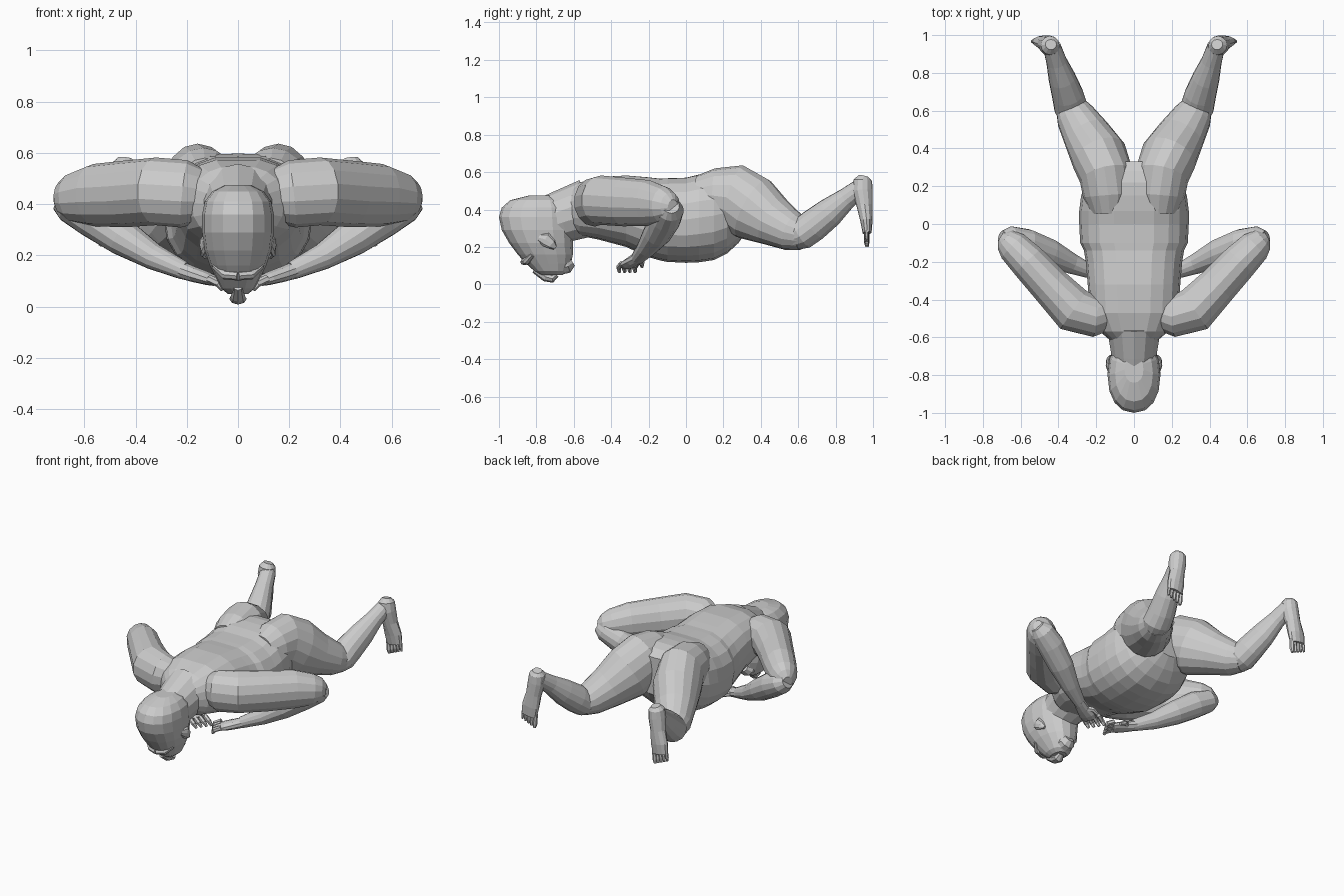
import bpy, bmesh, math
from mathutils import Vector


def loft(name, pts, up=(0, 0, 1), axis=None, n=14, power=1.0, mirror=True, groove=0):
    """Skin oval rings along pts = (x, y, z, side radius, up radius)."""
    bm = bmesh.new()
    rings = []
    for i, p in enumerate(pts):
        a, b = pts[max(i - 1, 0)], pts[min(i + 1, len(pts) - 1)]
        t = Vector(axis) if axis else (Vector(b[:3]) - Vector(a[:3])).normalized()
        side = t.cross(Vector(up)).normalized()
        u = side.cross(t).normalized()
        ring = []
        for k in range(n):
            ang = 2 * math.pi * k / n + math.pi / 2
            c, s = math.cos(ang), math.sin(ang)
            c = math.copysign(abs(c) ** power, c)
            s = math.copysign(abs(s) ** power, s)
            dent = groove if k == 0 else 0
            ring.append(bm.verts.new(Vector(p[:3]) + side * c * p[3] + u * s * (p[4] - dent)))
        rings.append(ring)
    for r0, r1 in zip(rings, rings[1:]):
        for k in range(n):
            bm.faces.new((r0[k], r0[(k + 1) % n], r1[(k + 1) % n], r1[k]))
    bm.faces.new(rings[0])
    bm.faces.new(rings[-1])
    bmesh.ops.recalc_face_normals(bm, faces=bm.faces)
    me = bpy.data.meshes.new(name)
    bm.to_mesh(me)
    bm.free()
    ob = bpy.data.objects.new(name, me)
    bpy.context.collection.objects.link(ob)
    if mirror:
        ob.modifiers.new("mirror", "MIRROR").use_mirror_merge = False
    return ob


# torso: y, top z, bottom z, half width
torso = [(-.63, .50, .30, .11), (-.57, .55, .26, .18), (-.47, .58, .24, .235),
         (-.32, .59, .20, .245), (-.20, .58, .145, .255), (-.14, .573, .128, .265),
         (-.10, .575, .12, .285), (0, .578, .115, .29), (.07, .595, .118, .29),
         (.15, .605, .13, .28), (.22, .605, .165, .255), (.28, .59, .22, .20),
         (.33, .55, .29, .12)]
loft("torso", [(0, y, (a + b) / 2, w, (a - b) / 2) for y, a, b, w in torso],
     axis=(0, 1, 0), n=20, power=.85, mirror=False, groove=.008)

# neck
loft("neck", [(0, -.78, .32, .11, .13), (0, -.67, .36, .125, .14), (0, -.52, .41, .15, .155)],
     mirror=False)

# head, face down: z, front y, back y, half width
head = [(.475, -.84, -.70, .05), (.45, -.94, -.64, .10), (.41, -.985, -.61, .13),
        (.36, -1.0, -.60, .14), (.29, -.985, -.60, .14), (.22, -.945, -.605, .13),
        (.16, -.90, -.605, .11), (.11, -.855, -.615, .085), (.07, -.81, -.635, .065),
        (.05, -.78, -.66, .04)]
loft("head", [(0, (a + b) / 2, z, w, (b - a) / 2) for z, a, b, w in head],
     up=(0, 1, 0), axis=(0, 0, -1), n=16, power=.9, mirror=False)
loft("nose", [(0, -.81, .08, .018, .02), (0, -.75, .04, .028, .026),
              (0, -.715, .03, .034, .022), (0, -.69, .05, .02, .012)], n=8, mirror=False)
loft("chin", [(0, -.68, .10, .06, .05), (0, -.635, .11, .055, .05), (0, -.61, .125, .03, .03)],
     n=10, mirror=False)
loft("brow", [(.0, -.865, .12, .022, .018), (.05, -.85, .125, .022, .02),
              (.09, -.82, .16, .015, .015)], n=8)
loft("ear", [(.125, -.785, .25, .012, .02), (.135, -.75, .24, .015, .038),
             (.135, -.72, .215, .012, .028), (.125, -.70, .195, .008, .012)], n=8)

# arms
loft("upper_arm", [(.13, -.47, .43, .09, .10), (.21, -.49, .44, .11, .132),
                   (.32, -.455, .45, .125, .132), (.44, -.33, .44, .108, .13),
                   (.56, -.20, .435, .10, .122), (.64, -.12, .425, .088, .098),
                   (.68, -.085, .42, .065, .072), (.705, -.07, .418, .03, .035)])
loft("forearm", [(.70, -.08, .42, .045, .045), (.66, -.085, .40, .075, .07),
                 (.57, -.11, .35, .085, .08), (.45, -.155, .27, .078, .073),
                 (.33, -.21, .195, .055, .052), (.21, -.26, .14, .034, .036)])
loft("hand", [(.23, -.25, .145, .034, .034), (.17, -.28, .125, .042, .03),
              (.12, -.30, .11, .052, .026), (.09, -.315, .10, .045, .02)], n=10)
for i in range(4):
    x, y = .115 - .018 * i, -.345 + .028 * i
    loft(f"finger_{i + 1}", [(x, y, .11, .014, .016), (x - .04, y - .015, .09, .014, .015),
                             (x - .055, y - .01, .065, .009, .009)], n=6)
loft("thumb", [(.165, -.26, .125, .014, .018), (.125, -.235, .115, .015, .016),
               (.09, -.235, .095, .009, .01)], n=6)

# legs, with the buttock rounding into the thigh
loft("thigh", [(.13, .06, .47, .10, .11), (.135, .15, .475, .135, .145),
               (.145, .25, .465, .143, .18), (.185, .36, .405, .15, .178),
               (.25, .47, .335, .128, .135), (.31, .57, .28, .105, .105),
               (.34, .63, .262, .08, .08)], n=16)
loft("lower_leg", [(.32, .575, .25, .075, .07), (.335, .62, .27, .09, .085),
                   (.35, .68, .315, .085, .088), (.38, .77, .385, .073, .08),
                   (.41, .86, .46, .055, .058), (.435, .94, .52, .048, .05)])
loft("foot", [(.44, .95, .578, .03, .028), (.443, .945, .555, .05, .05),
              (.448, .944, .50, .055, .054), (.462, .955, .42, .05, .043),
              (.478, .965, .34, .06, .033), (.487, .968, .275, .056, .024)],
     up=(0, 1, 0), n=12)
for i in range(5):
    x, tip, r = .442 + .0225 * i, .20 + .009 * i, .015 - .0012 * i
    loft(f"toe_{i + 1}", [(x, .967, .29, r, r), (x + .004, .966, tip + .025, r, r),
                          (x + .006, .968, tip, r * .6, r * .6)], up=(0, 1, 0), n=6)
